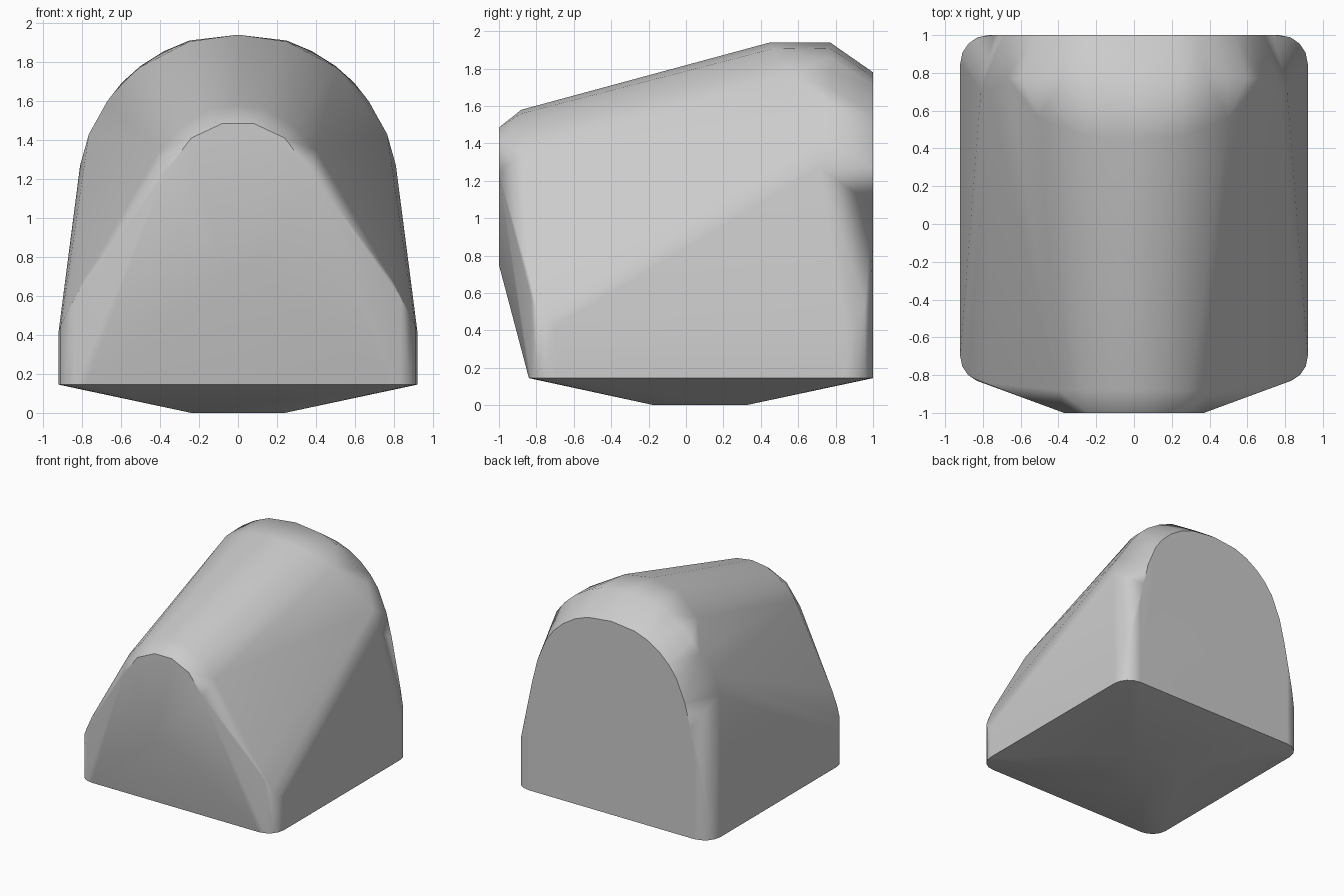
import bpy, bmesh, math

if "Cube" in bpy.data.objects:
    bpy.data.objects.remove(bpy.data.objects["Cube"], do_unlink=True)

grey = bpy.data.materials.new("plain_grey")
grey.use_nodes = True
colour = (0.6, 0.6, 0.6, 1)
grey.diffuse_color = colour
grey.node_tree.nodes["Principled BSDF"].inputs["Base Color"].default_value = colour

points = []


def mirrored(x, y, z):
    """Add a point and its twin on the other side."""
    points.append((x, y, z))
    if x > 0:
        points.append((-x, y, z))


def corner(cx, cy, r, turn, tops):
    """Add an upright rounded corner, from the rim to a shoulder of varying height."""
    for i, top in enumerate(tops):
        a = math.radians(turn * i / (len(tops) - 1))
        for z in (0.145, top):
            mirrored(cx + r * math.cos(a), cy + r * math.sin(a), z)


# Shallow keel under the body
for y in (-0.17, 0.32):
    mirrored(0.24, y, 0)

# Upright corners, whose shoulders climb towards the back and front panels
corner(0.77, 0.85, 0.15, 90, (0.42, 0.45, 0.54, 0.68, 0.9))
corner(0.78, -0.70, 0.14, -90, (0.42, 0.45, 0.51, 0.59, 0.7))

# Tall arch along the bevel, with a flat ridge in front of it
for x, y, z in [(0, 0.77, 1.94), (0.25, 0.77, 1.91), (0.38, 0.77, 1.855), (0.5, 0.77, 1.78),
                (0.595, 0.77, 1.695), (0.67, 0.77, 1.6), (0.765, 0.71, 1.43), (0.81, 0.71, 1.27)]:
    mirrored(x, y, z)
for x, y, z in [(0, 0.45, 1.94), (0.25, 0.46, 1.905), (0.5, 0.56, 1.775)]:
    mirrored(x, y, z)

# Flat back panel
for x, z in [(0, 1.78), (0.22, 1.755), (0.34, 1.71), (0.45, 1.64), (0.54, 1.555), (0.61, 1.46),
             (0.69, 1.27), (0.74, 1.07)]:
    mirrored(x, 1, z)

# Low arch at the nose, then the front panel
for x, z in [(0, 1.58), (0.14, 1.56), (0.29, 1.47), (0.40, 1.35)]:
    mirrored(x, -0.88, z)
for x, z in [(0.08, 1.485), (0.24, 1.41), (0.37, 1.24), (0.08, 0.75)]:
    mirrored(x, -1, z)

# Stretch one skin over all the sections
bm = bmesh.new()
for p in points:
    bm.verts.new(p)
hull = bmesh.ops.convex_hull(bm, input=bm.verts)
loose = {g for g in hull["geom_interior"] + hull["geom_unused"] if isinstance(g, bmesh.types.BMVert)}
bmesh.ops.delete(bm, geom=list(loose), context="VERTS")
bmesh.ops.dissolve_limit(bm, angle_limit=0.01, verts=bm.verts, edges=bm.edges)
bmesh.ops.recalc_face_normals(bm, faces=bm.faces)
mesh = bpy.data.meshes.new("rounded_body")
bm.to_mesh(mesh)
bm.free()
mesh.materials.append(grey)
body = bpy.data.objects.new("rounded_body", mesh)
bpy.context.collection.objects.link(body)

# Smooth the skin, keeping the rim crisp and the large panels flat
bpy.ops.object.select_all(action="DESELECT")
body.select_set(True)
bpy.context.view_layer.objects.active = body
bpy.ops.object.shade_smooth_by_angle(angle=math.radians(40))
flatten = body.modifiers.new("flat_panels", "WEIGHTED_NORMAL")
flatten.keep_sharp = True
